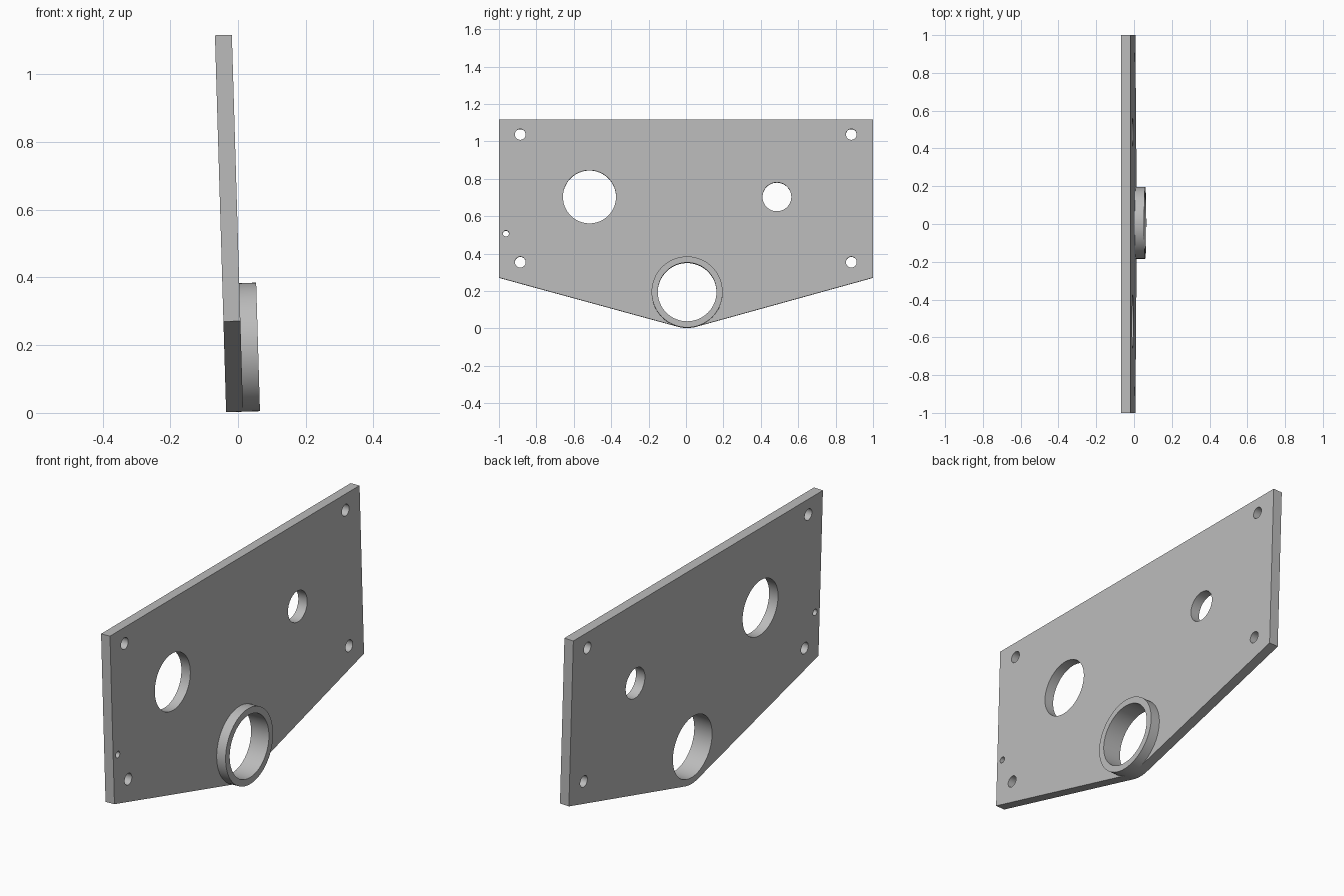
import bpy, bmesh
from math import sin, cos, radians, atan2, asin, hypot, pi

cube = bpy.data.objects.get("Cube")
if cube:
    bpy.data.objects.remove(cube, do_unlink=True)

THICK, TILT, BASE_X = 0.05, radians(-1.7), -0.035
RING_Y, RING_Z, RING_R, BORE_R = 0.006, 0.192, 0.19, 0.157
TOP, SHOULDER = 1.116, 0.27

grey = bpy.data.materials.new("plain_grey")
grey.use_nodes = True
colour = (0.5, 0.5, 0.5, 1)
grey.diffuse_color = colour
grey.node_tree.nodes["Principled BSDF"].inputs["Base Color"].default_value = colour


def circle(y, z, r, n=64):
    return [(y + r * cos(2 * pi * i / n), z + r * sin(2 * pi * i / n)) for i in range(n)]


def prism(name, profiles, x0, x1):
    """Extrude closed (y, z) profiles along the plate normal."""
    bm = bmesh.new()
    for profile in profiles:
        face = bm.faces.new([bm.verts.new((x0, y, z)) for y, z in profile])
        moved = bmesh.ops.extrude_face_region(bm, geom=[face])["geom"]
        verts = [v for v in moved if isinstance(v, bmesh.types.BMVert)]
        bmesh.ops.translate(bm, verts=verts, vec=(x1 - x0, 0, 0))
    # extruding keeps the first face as the back cap
    bmesh.ops.recalc_face_normals(bm, faces=bm.faces)
    mesh = bpy.data.meshes.new(name)
    bm.to_mesh(mesh)
    bm.free()
    mesh.materials.append(grey)
    obj = bpy.data.objects.new(name, mesh)
    bpy.context.collection.objects.link(obj)
    obj.location.x = BASE_X
    obj.rotation_euler.y = TILT
    return obj


def tangent_angle(side):
    """Angle below the ring centre where the sloping edge touches the rounded tip."""
    dy, dz = 1 - side * RING_Y, SHOULDER - RING_Z
    return atan2(dz, dy) + asin(RING_R / hypot(dy, dz))


# Plate outline: straight top and sides, sloping edges, rounded tip
a, b = -tangent_angle(-1), tangent_angle(1)
tip = [(RING_Y + RING_R * sin(t), RING_Z - RING_R * cos(t))
       for t in [a + (b - a) * i / 12 for i in range(13)]]
outline = [(-1, TOP), (-1, SHOULDER)] + tip + [(1, SHOULDER), (1, TOP)]
plate = prism("plate", [outline], 0, THICK)

# Raised collar around the bore
collar = prism("collar", [circle(RING_Y, RING_Z, RING_R)], THICK, 2 * THICK)

# Holes: bore, two large openings, four mounting holes, one pin hole
holes = [circle(RING_Y, RING_Z, BORE_R),
         circle(-0.516, 0.702, 0.142),
         circle(0.486, 0.702, 0.077),
         circle(-0.963, 0.506, 0.016, 24)]
holes += [circle(y, z, 0.029, 32) for y in (-0.886, 0.884) for z in (0.353, 1.036)]
cutter = prism("hole_cutter", holes, -0.1, 0.2)
cutter.hide_render = True
bpy.context.view_layer.update()

for obj in (plate, collar):
    mod = obj.modifiers.new("holes", "BOOLEAN")
    mod.operation, mod.solver, mod.object = "DIFFERENCE", "EXACT", cutter
    bpy.ops.object.select_all(action="DESELECT")
    obj.select_set(True)
    bpy.context.view_layer.objects.active = obj
    bpy.ops.object.modifier_apply(modifier=mod.name)
    bpy.ops.object.shade_smooth_by_angle(angle=radians(30))

bpy.data.objects.remove(cutter, do_unlink=True)
